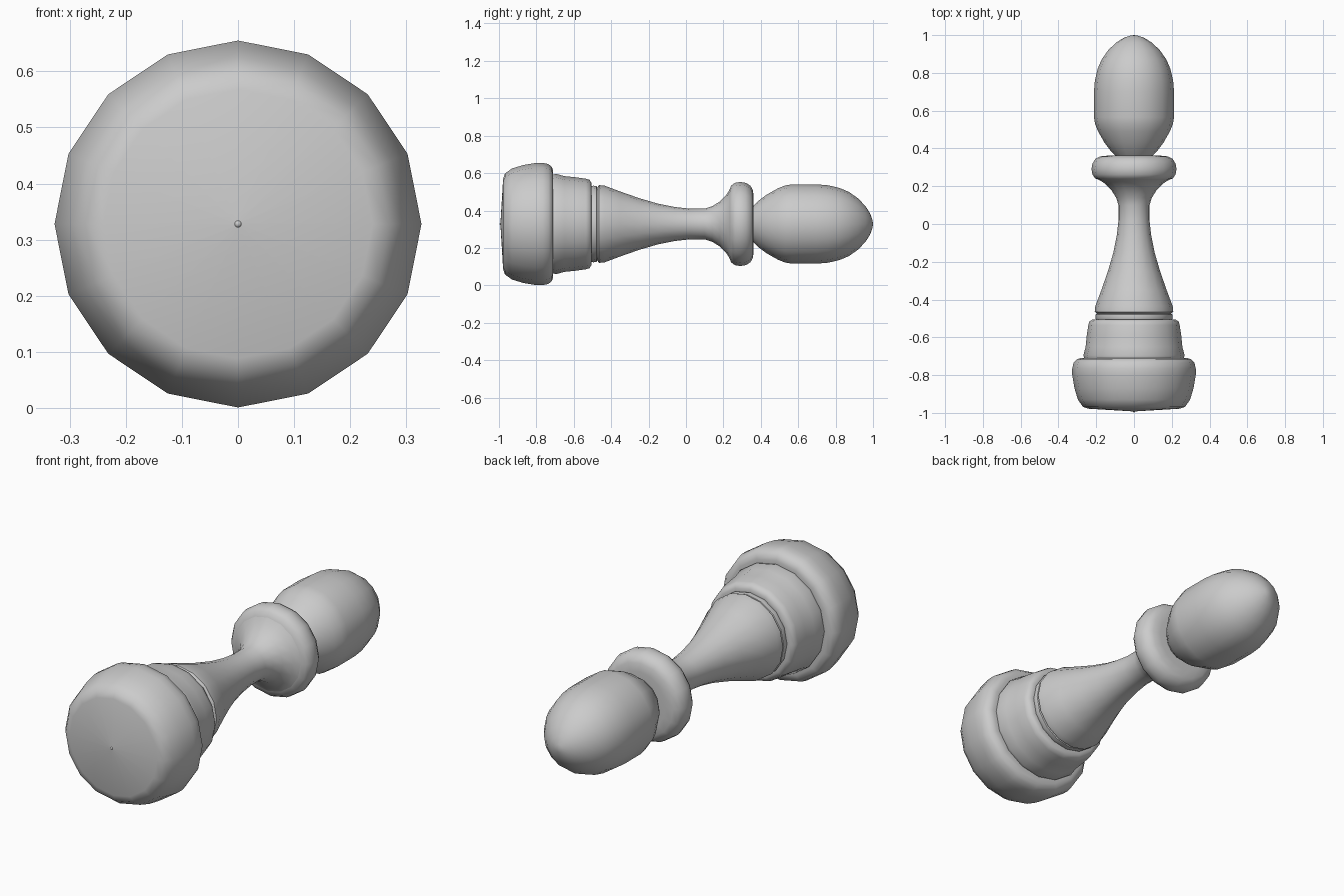
import bpy, bmesh, math
from mathutils import Vector

AXIS_Z = 0.328   # height of the lathe axis, which runs along y
SIDES = 16


def lathe(name, profile):
    """Turn a list of (y, radius) points round the long axis."""
    bm = bmesh.new()
    verts = [bm.verts.new((0, y, r)) for y, r in profile]
    edges = [bm.edges.new(pair) for pair in zip(verts, verts[1:])]
    bmesh.ops.spin(bm, geom=verts + edges, cent=(0, 0, 0), axis=(0, 1, 0),
                   dvec=(0, 0, 0), angle=math.tau, steps=SIDES)
    bmesh.ops.remove_doubles(bm, verts=bm.verts[:], dist=0.0005)
    bmesh.ops.recalc_face_normals(bm, faces=bm.faces[:])
    # Point normals away from the axis
    out = 0.0
    for f in bm.faces:
        c = f.calc_center_median()
        out += f.normal.dot(Vector((c.x, 0, c.z))) * f.calc_area()
    if out < 0:
        bmesh.ops.reverse_faces(bm, faces=bm.faces[:])
    mesh = bpy.data.meshes.new(name)
    bm.to_mesh(mesh)
    bm.free()
    obj = bpy.data.objects.new(name, mesh)
    obj.location.z = AXIS_Z
    bpy.context.collection.objects.link(obj)
    bpy.ops.object.select_all(action='DESELECT')
    obj.select_set(True)
    bpy.context.view_layer.objects.active = obj
    bpy.ops.object.shade_smooth_by_angle(angle=math.radians(50))
    return obj


# Heavy foot with a very shallow conical underside
lathe("foot", [(-1.0, 0), (-0.992, 0.006), (-0.978, 0.24), (-0.968, 0.27),
               (-0.93, 0.297), (-0.87, 0.315), (-0.80, 0.327), (-0.765, 0.327),
               (-0.735, 0.32), (-0.716, 0.303), (-0.71, 0.282), (-0.71, 0.264)])

# Tapered step above the foot
lathe("plinth", [(-0.71, 0.264), (-0.695, 0.268), (-0.65, 0.256), (-0.59, 0.25),
                 (-0.535, 0.242), (-0.515, 0.236), (-0.505, 0.218), (-0.505, 0.202)])

# Narrow groove under the stem
lathe("groove_ring", [(-0.505, 0.202), (-0.495, 0.205), (-0.478, 0.203), (-0.475, 0.195)])

# Flared, waisted stem
lathe("stem", [(-0.475, 0.195), (-0.465, 0.208), (-0.435, 0.205), (-0.35, 0.173),
               (-0.25, 0.138), (-0.15, 0.109), (-0.06, 0.091), (0.02, 0.082),
               (0.10, 0.082), (0.14, 0.095), (0.18, 0.12), (0.215, 0.155),
               (0.232, 0.182)])

# Rounded collar
lathe("collar", [(0.232, 0.182), (0.242, 0.206), (0.262, 0.22), (0.29, 0.225),
                 (0.32, 0.22), (0.345, 0.204), (0.358, 0.18), (0.362, 0.14),
                 (0.362, 0.10)])

# Egg-shaped head
lathe("head", [(0.362, 0.10), (0.39, 0.126), (0.43, 0.156), (0.49, 0.19),
               (0.53, 0.206), (0.565, 0.212), (0.70, 0.212), (0.76, 0.207),
               (0.82, 0.193), (0.87, 0.172), (0.92, 0.137), (0.96, 0.095),
               (0.985, 0.055), (0.997, 0.02), (1.0, 0)])
